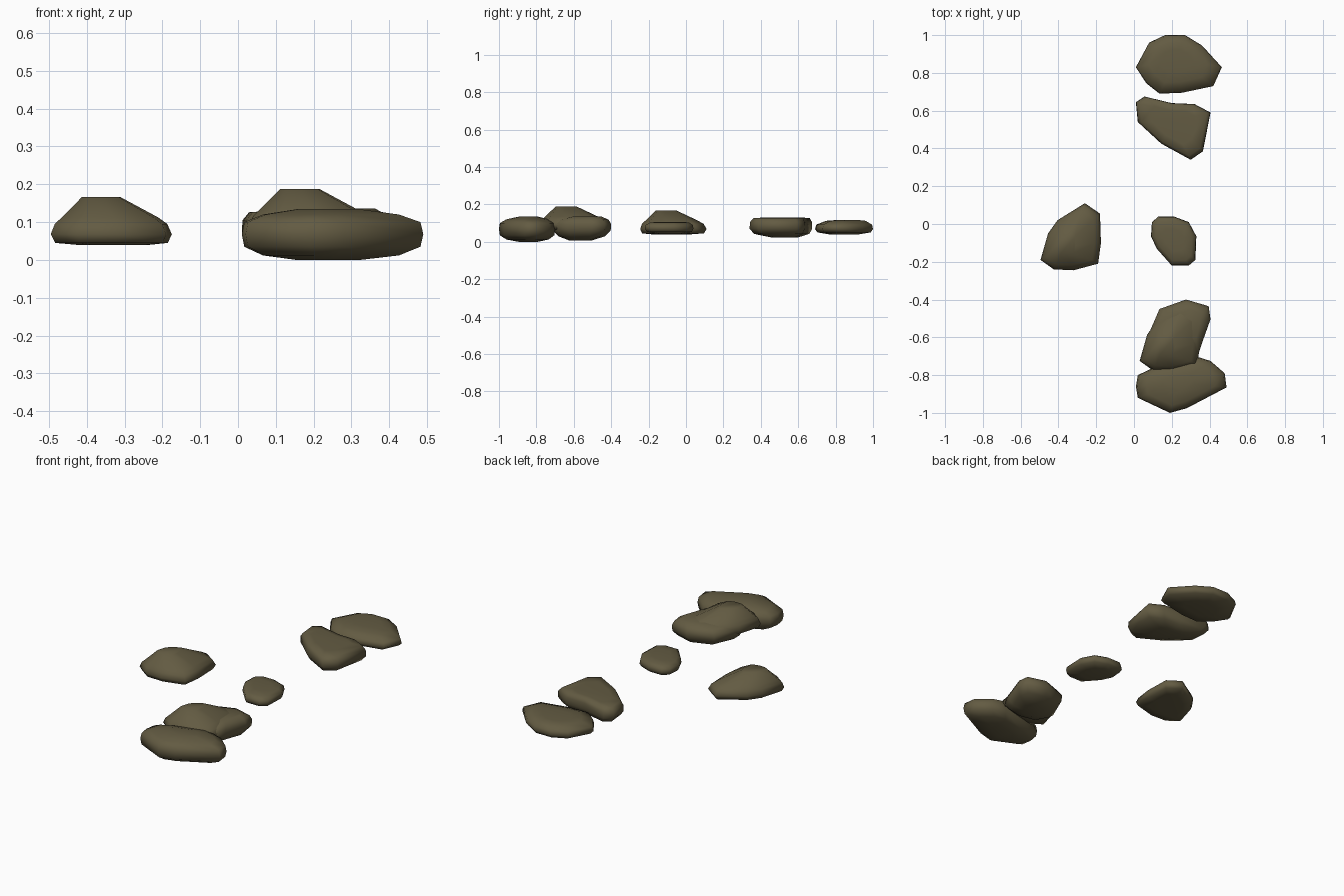
import bpy
from mathutils import Vector

if "Cube" in bpy.data.objects:
    bpy.data.objects.remove(bpy.data.objects["Cube"])

mat = bpy.data.materials.new("olive_brown_stone")
mat.diffuse_color = (0.125, 0.105, 0.055, 1)
mat.use_nodes = True
mat.node_tree.nodes["Principled BSDF"].inputs["Base Color"].default_value = mat.diffuse_color
mat.roughness = 0.9


def rock(name, outline, rings, shift=(0, 0), loc=(0, 0, 0)):
    """Stack scaled copies of a top outline; rings = (scale, z), shift moves the top."""
    n = len(outline)
    c = sum((Vector(p) for p in outline), Vector((0, 0))) / n
    z0, z1 = rings[0][1], rings[-1][1]
    verts, faces = [], []
    for s, z in rings:
        t = ((z - z0) / (z1 - z0)) * (1 - s) / (1 - rings[-1][0])
        for p in outline:
            q = c + (Vector(p) - c) * s + Vector(shift) * t
            verts.append((q.x, q.y, z))
    for k in range(len(rings) - 1):
        for i in range(n):
            j = (i + 1) % n
            faces.append((k * n + i, k * n + j, (k + 1) * n + j, (k + 1) * n + i))
    faces.append(tuple(reversed(range(n))))
    top = (len(rings) - 1) * n
    faces.append(tuple(range(top, top + n)))
    me = bpy.data.meshes.new(name)
    me.from_pydata(verts, [], faces)
    # outlines are listed clockwise from above, so turn the faces outward
    me.flip_normals()
    me.materials.append(mat)
    me.polygons.foreach_set("use_smooth", [True] * len(me.polygons))
    ob = bpy.data.objects.new(name, me)
    ob.location = loc
    bpy.context.collection.objects.link(ob)
    return ob


# rearmost flat stone
rock("back_stone",
     [(.01, .83), (.08, .96), (.165, 1), (.27, 1), (.36, .945), (.465, .83),
      (.42, .73), (.255, .695), (.135, .69), (.065, .745)],
     [(.45, .038), (.92, .05), (1, .068), (.96, .092), (.68, .112), (.4, .116)], (0, .02))

# wedge stone with a wide flat top
rock("back_wedge_stone",
     [(.01, .645), (.055, .675), (.2, .64), (.32, .635), (.405, .59), (.365, .385),
      (.30, .34), (.145, .425), (.02, .54)],
     [(.4, .022), (.88, .042), (1, .07), (.99, .105), (.9, .126), (.6, .13)])

# peaked stone, used on the left and again on the front pile
peaked = [(-.495, -.19), (-.455, -.05), (-.405, .02), (-.26, .11), (-.18, .055),
          (-.175, -.1), (-.19, -.21), (-.32, -.245), (-.425, -.24)]
peaked_rings = [(.6, .04), (.93, .045), (1, .068), (.93, .095), (.8, .112), (.32, .166)]
rock("left_peaked_stone", peaked, peaked_rings, (-.035, -.02))
rock("front_peaked_stone", peaked, peaked_rings, (-.035, -.02), (.525, -.535, .022))

# small middle stone
rock("small_stone",
     [(.09, -.065), (.095, .01), (.13, .04), (.21, .04), (.29, .01), (.33, -.065),
      (.325, -.19), (.29, -.22), (.2, -.22), (.12, -.13)],
     [(.5, .042), (.92, .053), (1, .07), (.97, .09), (.8, .103), (.45, .107)])

# stone under the front peaked stone
rock("front_lower_stone",
     [(.07, -.6), (.135, -.45), (.275, -.4), (.395, -.435), (.405, -.505),
      (.36, -.63), (.34, -.69), (.24, -.715), (.12, -.69)],
     [(.4, .008), (.8, .03), (.98, .06), (1, .095), (.88, .118), (.5, .136)], (.03, .03))

# frontmost long stone
rock("front_stone",
     [(.01, -.86), (.02, -.8), (.105, -.76), (.325, -.7), (.405, -.725), (.48, -.79),
      (.49, -.865), (.28, -.975), (.19, -1), (.02, -.92)],
     [(.35, 0), (.75, .012), (.97, .035), (1, .068), (.97, .1), (.75, .12), (.35, .134)])
